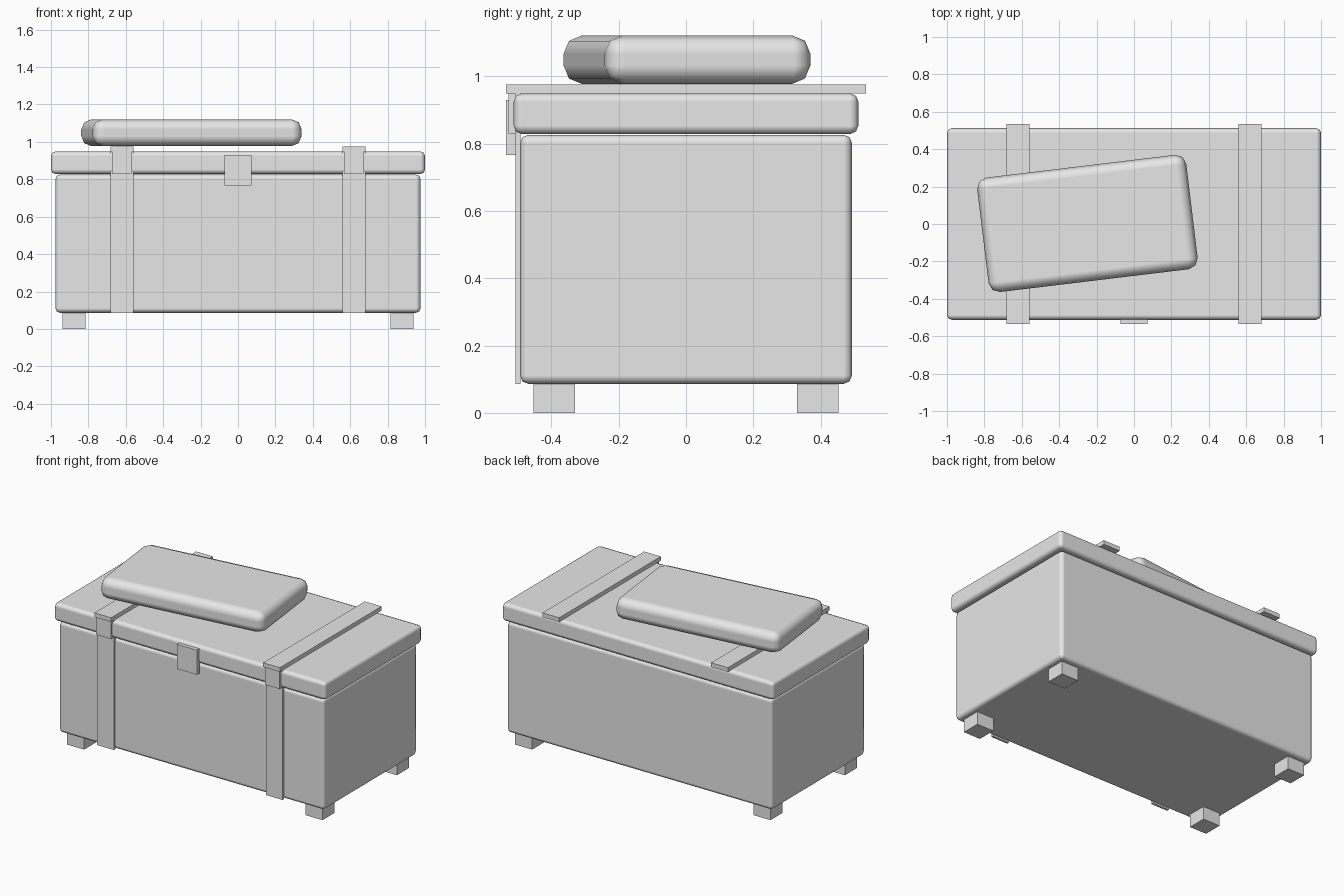
import bpy

cube = bpy.data.objects.get("Cube")
if cube:
    bpy.data.objects.remove(cube, do_unlink=True)

# Single plain grey finish
grey = bpy.data.materials.new("plain_grey")
grey.use_nodes = True
colour = (0.8, 0.8, 0.8, 1)
grey.diffuse_color = colour
grey.node_tree.nodes["Principled BSDF"].inputs["Base Color"].default_value = colour


def box(name, x, y, z, bevel=0, turn=0):
    """Box spanning the given (min, max) ranges, optionally rounded and turned."""
    spans = (x, y, z)
    bpy.ops.mesh.primitive_cube_add(size=1, location=[(a + b) / 2 for a, b in spans])
    ob = bpy.context.object
    ob.name = name
    ob.scale = [b - a for a, b in spans]
    bpy.ops.object.transform_apply(location=False, rotation=False, scale=True)
    ob.rotation_euler.z = turn
    ob.data.materials.append(grey)
    if bevel:
        bpy.ops.object.shade_smooth()
        mod = ob.modifiers.new("rounded_edges", 'BEVEL')
        mod.width = bevel
        mod.segments = 2
        mod.harden_normals = True
    return ob


# Chest body and overhanging lid
box("chest_body", (-0.976, 0.976), (-0.493, 0.493), (0.086, 0.826), 0.025)
box("chest_lid", (-1, 1), (-0.512, 0.512), (0.828, 0.949), 0.025)

# Feet, straps and lid bars on both sides
for side, s in (("left", 1), ("right", -1)):
    foot_x = sorted((s * 0.815, s * 0.939))
    box(f"front_{side}_foot", foot_x, (-0.453, -0.329), (0, 0.088))
    box(f"back_{side}_foot", foot_x, (0.329, 0.453), (0, 0.088))

    strap_x = sorted((s * 0.559, s * 0.682))
    box(f"{side}_front_strap", strap_x, (-0.506, -0.491), (0.086, 0.948))
    box(f"{side}_lid_bar", strap_x, (-0.534, 0.534), (0.948, 0.976))
    box(f"{side}_lid_strap", sorted((s * 0.567, s * 0.674)), (-0.527, -0.505), (0.83, 0.95))

# Latch over the seam
box("latch", (-0.073, 0.073), (-0.535, -0.507), (0.766, 0.93))

# Cushion lying askew on the lid
box("cushion", (-0.812, 0.314), (-0.305, 0.311), (0.977, 1.121), 0.055, 0.12)
